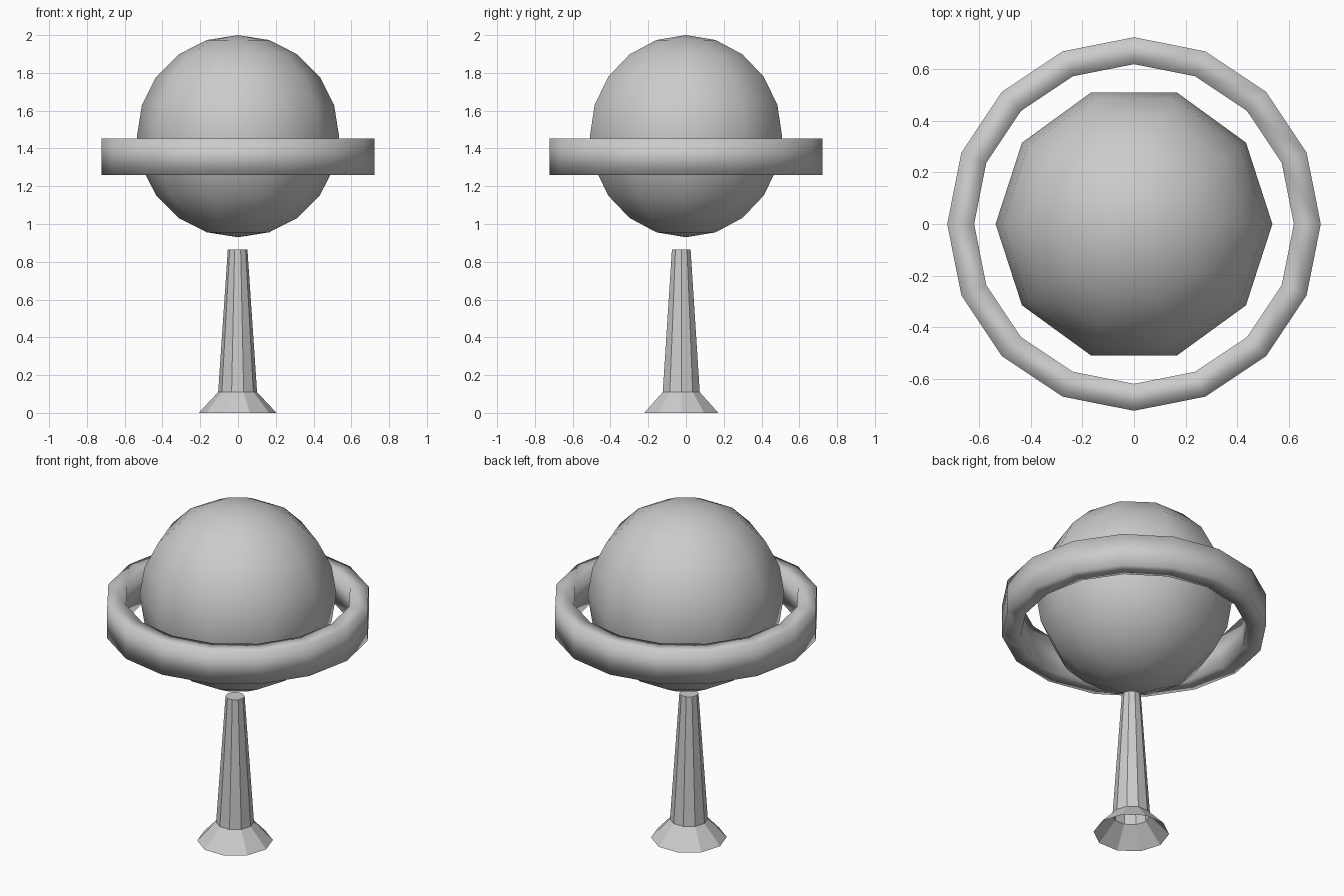
import bpy, bmesh
from math import cos, sin, tau

if "Cube" in bpy.data.objects:
    bpy.data.objects.remove(bpy.data.objects["Cube"])


def lathe(name, profile, sides, centre=(0, 0), loop=False, cap_top=False, smooth=False):
    """Spin (radius, z) points, listed bottom to top on the outside, around z."""
    bm = bmesh.new()
    rings = [[bm.verts.new((centre[0] + r * cos(tau * i / sides),
                            centre[1] + r * sin(tau * i / sides), z))
              for i in range(sides)] for r, z in profile]
    pairs = list(zip(rings, rings[1:]))
    if loop:
        pairs.append((rings[-1], rings[0]))
    for a, b in pairs:
        for i in range(sides):
            j = (i + 1) % sides
            bm.faces.new((a[i], a[j], b[j], b[i]))
    if cap_top:
        bm.faces.new(rings[-1])
    for f in bm.faces:
        f.smooth = smooth
    mesh = bpy.data.meshes.new(name)
    bm.to_mesh(mesh)
    bm.free()
    obj = bpy.data.objects.new(name, mesh)
    bpy.context.collection.objects.link(obj)
    return obj


# Globe: coarse smooth-shaded ball
bpy.ops.mesh.primitive_uv_sphere_add(segments=10, ring_count=10, radius=0.535,
                                     location=(0, 0, 1.465))
globe = bpy.context.object
globe.name = "globe"
# keep a vertex of the decagon on the +x axis
globe.rotation_euler.z = tau / 20 if all(
    abs(v.co.y) > 1e-3 for v in globe.data.vertices if v.co.x > 0.4) else 0
bpy.ops.object.shade_smooth()

# Floating band around the globe
lathe("ring", [(0.722, 1.26), (0.722, 1.453), (0.618, 1.453), (0.618, 1.26)],
      16, loop=True, smooth=True)

# Tapered post (open underneath) and hollow flared foot, slightly forward
stand = (-0.002, -0.025)
lathe("post", [(0.103, 0.11), (0.052, 0.865)], 10, stand, cap_top=True)
lathe("foot", [(0.206, 0), (0.103, 0.11)], 10, stand)
